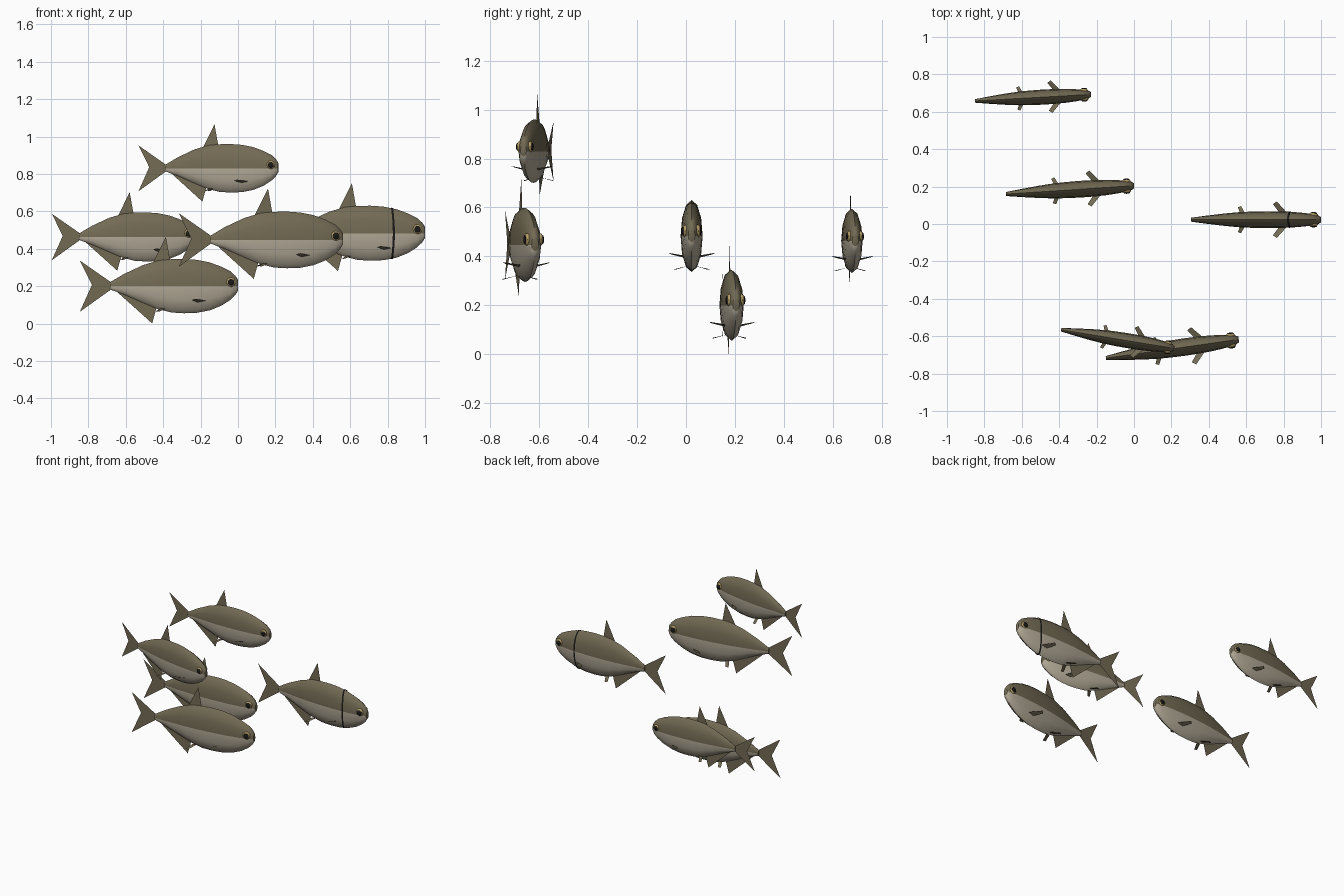
import bpy, bmesh, math
from mathutils import Matrix, Vector

cube = bpy.data.objects.get("Cube")
if cube:
    bpy.data.objects.remove(cube, do_unlink=True)


def material(name, rgb):
    m = bpy.data.materials.new(name)
    m.use_nodes = True
    m.diffuse_color = (*rgb, 1)
    m.node_tree.nodes["Principled BSDF"].inputs["Base Color"].default_value = (*rgb, 1)
    return m


OLIVE = material("olive back", (0.17, 0.145, 0.088))
CREAM = material("pale belly", (0.45, 0.40, 0.31))
GOLD = material("gold eye", (0.46, 0.34, 0.13))
BLACK = material("black", (0.01, 0.01, 0.01))

# Body stations for a fish of length 1: distance from tail, top, bottom, half width
PROFILE = [
    (0, .03, .025, .015), (.11, .095, .065, .03), (.26, .165, .13, .048),
    (.38, .2, .18, .059), (.48, .21, .205, .063), (.58, .212, .211, .065),
    (.68, .205, .207, .064), (.78, .185, .188, .06), (.87, .152, .152, .052),
    (.94, .117, .107, .043), (.98, .08, .068, .033), (1, .05, .035, .02),
]
SIDES = 12


def section(u):
    """Top, bottom and half width at distance u from the tail."""
    for a, b in zip(PROFILE, PROFILE[1:]):
        if u <= b[0]:
            t = (u - a[0]) / (b[0] - a[0])
            return [p + (q - p) * t for p, q in zip(a[1:], b[1:])]


def ring(u, grow=1.0, bow=0.0, sides=SIDES):
    points = []
    for i in range(sides):
        a = math.tau * i / sides
        x = u + bow * math.cos(a) ** 2
        top, bottom, width = section(x)
        height = top if math.sin(a) > 0 else bottom
        points.append(Vector((x, width * grow * math.cos(a), height * grow * math.sin(a))))
    return points


def finish(bm, name, mats, smooth=False):
    mesh = bpy.data.meshes.new(name)
    bm.to_mesh(mesh)
    bm.free()
    for m in mats:
        mesh.materials.append(m)
    if smooth:
        mesh.shade_smooth()
        mesh.set_sharp_from_angle(angle=math.radians(40))
    return mesh


def loft(name, rings, mats, caps=True):
    bm = bmesh.new()
    loops = [[bm.verts.new(p) for p in r] for r in rings]
    for a, b in zip(loops, loops[1:]):
        n = len(a)
        for i in range(n):
            j = (i + 1) % n
            bm.faces.new((a[i], b[i], b[j], a[j]))
    if caps:
        bm.faces.new(loops[0])
        bm.faces.new(loops[-1][::-1])
    bmesh.ops.recalc_face_normals(bm, faces=bm.faces)
    # Lower half takes the second colour
    if len(mats) > 1:
        for f in bm.faces:
            f.material_index = int(f.calc_center_median().z < 0 and len(f.verts) == 4)
    return finish(bm, name, mats, True)


def fin(name, points):
    bm = bmesh.new()
    bm.faces.new([bm.verts.new(p) for p in points])
    return finish(bm, name, [OLIVE])


def upright(name, points):
    return fin(name, [(x, 0, z) for x, z in points])


def ball(name, centre, radii, mat):
    bm = bmesh.new()
    bmesh.ops.create_uvsphere(bm, u_segments=14, v_segments=8, radius=1,
                              matrix=Matrix.Translation(centre) @ Matrix.Diagonal((*radii, 1)))
    return finish(bm, name, [mat], True)


# Parts shared by every fish
parts = [
    loft("body", [ring(s[0]) for s in PROFILE], [OLIVE, CREAM]),
    upright("tail_fin", [(.01, .03), (-.235, .2), (-.14, .01), (-.235, -.2), (.01, -.025)]),
    upright("dorsal_fin", [(.33, .17), (.437, .385), (.47, .2)]),
    upright("anal_fin", [(.04, -.03), (.33, -.29), (.365, -.165)]),
]
for side, s in (("left", 1), ("right", -1)):
    parts += [
        fin(side + "_pectoral_fin", [(.75, s * .04, -.115), (.69, s * .04, -.128),
                                     (.63, s * .12, -.108), (.66, s * .14, -.098)]),
        fin(side + "_pelvic_fin", [(.43, s * .02, -.175), (.39, s * .02, -.175),
                                   (.36, s * .095, -.198), (.385, s * .105, -.195)]),
        ball(side + "_eye", (.94, s * .036, .03), (.036, .02, .037), GOLD),
        ball(side + "_pupil", (.942, s * .05, .03), (.026, .0095, .026), BLACK),
    ]
# Thin dark band that only one fish wears
band = loft("neck_band", [ring(u, 1.02, .014, 24) for u in (.738, .754)], [BLACK], caps=False)

# Each fish: tail root, nose, height of its middle line
SHOAL = {
    "upper": ((-.39, -.565), (.215, -.665), .83),
    "rear": ((-.85, .658), (-.23, .693), .463),
    "front": ((-.15, -.717), (.56, -.617), .447),
    "banded": ((.305, .023), (1, .023), .483),
    "lower": ((-.685, .16), (0, .205), .2),
}
for label, (tail, nose, z) in SHOAL.items():
    run = Vector(nose) - Vector(tail)
    place = (Matrix.Translation((*tail, z))
             @ Matrix.Rotation(math.atan2(run.y, run.x), 4, "Z")
             @ Matrix.Scale(run.length, 4))
    for mesh in parts + ([band] if label == "banded" else []):
        ob = bpy.data.objects.new(f"{label}_fish_{mesh.name}", mesh)
        ob.matrix_world = place
        bpy.context.collection.objects.link(ob)
